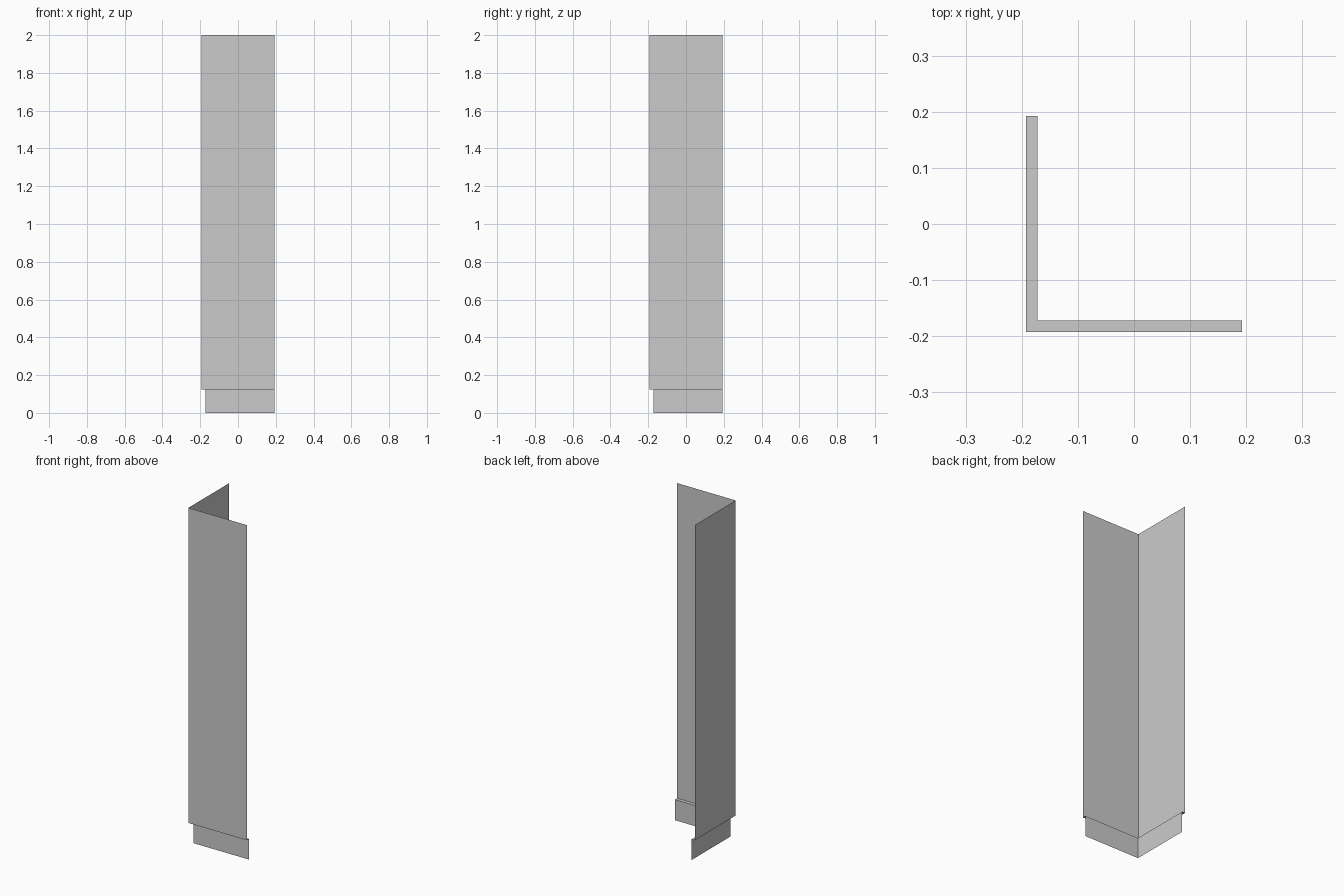
import bpy

if "Cube" in bpy.data.objects:
    bpy.data.objects.remove(bpy.data.objects["Cube"])

HALF = 0.1925      # half the width of each wing
INSET = 0.0205     # how far the base strip is set back
LEDGE_Z = 0.123    # underside of the wall panels
TOP_Z = 2.0


def corner_path(offset, z):
    """L-shaped line, moved inwards from the outer corner by offset."""
    c = -HALF + offset
    return [(c, HALF, z), (c, c, z), (HALF, c, z)]


def corner_sheet(name, lower, upper):
    """Thin L-shaped sheet spanning two (offset, z) profile points."""
    verts = corner_path(*lower) + corner_path(*upper)
    faces = [(i, i + 1, i + 4, i + 3) for i in range(2)]
    mesh = bpy.data.meshes.new(name)
    mesh.from_pydata(verts, [], faces)
    mesh.update()
    obj = bpy.data.objects.new(name, mesh)
    bpy.context.collection.objects.link(obj)
    return obj


# Recessed strip at the foot
corner_sheet("base_strip", (INSET, 0), (INSET, LEDGE_Z))
# Flat step out to the wall face
corner_sheet("ledge", (INSET, LEDGE_Z), (0, LEDGE_Z))
# Tall corner panels
corner_sheet("wall_panels", (0, LEDGE_Z), (0, TOP_Z))
